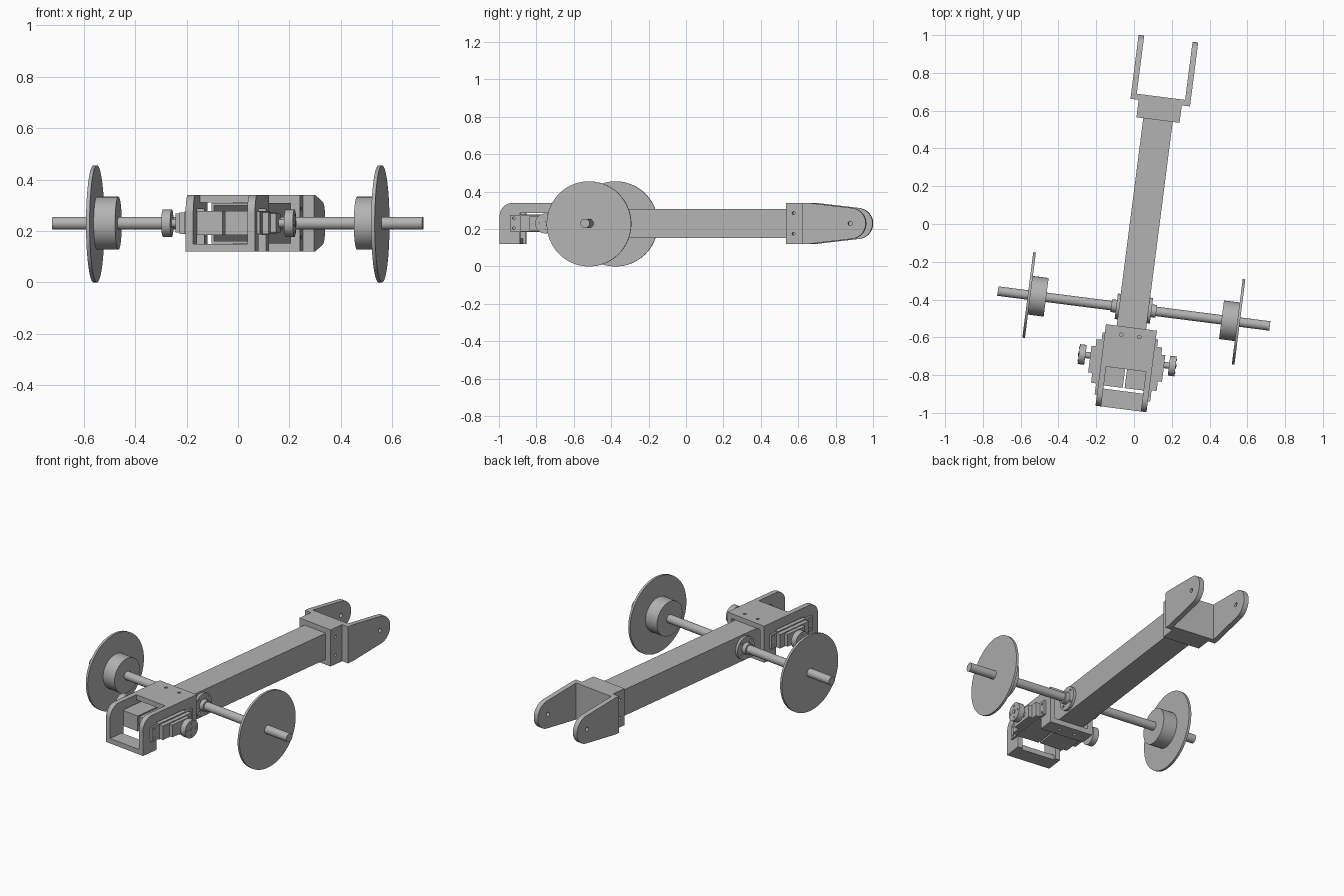
import bpy, bmesh, math
from mathutils import Matrix, Vector

if "Cube" in bpy.data.objects:
    bpy.data.objects.remove(bpy.data.objects["Cube"], do_unlink=True)

grey = bpy.data.materials.new("plain_grey")
grey.use_nodes = True
grey.diffuse_color = (0.45, 0.45, 0.45, 1)
grey.node_tree.nodes["Principled BSDF"].inputs["Base Color"].default_value = (0.45, 0.45, 0.45, 1)

# Everything is built square to the beam, then turned slightly about z
PLACE = Matrix.Rotation(math.radians(-7.3), 4, "Z") @ Matrix.Translation((0.056, 0, 0))
AXIS = 0.23      # height of the axle and beam centre
BOT, TOP = 0.12, 0.34


def finish(name, bm):
    bmesh.ops.recalc_face_normals(bm, faces=bm.faces)
    mesh = bpy.data.meshes.new(name)
    bm.to_mesh(mesh)
    bm.free()
    mesh.materials.append(grey)
    ob = bpy.data.objects.new(name, mesh)
    ob.matrix_world = PLACE
    bpy.context.collection.objects.link(ob)
    return ob


def box(name, x, y, z):
    bm = bmesh.new()
    size = [b - a for a, b in (x, y, z)]
    mid = [(a + b) / 2 for a, b in (x, y, z)]
    bmesh.ops.create_cube(bm, size=1, matrix=Matrix.Translation(mid) @ Matrix.Diagonal((*size, 1)))
    return finish(name, bm)


def prism(name, profile, x0, x1):
    """Side profile of (y, z) points, extruded along x."""
    bm = bmesh.new()
    face = bm.faces.new([bm.verts.new((x0, y, z)) for y, z in profile])
    out = bmesh.ops.extrude_face_region(bm, geom=[face])
    bmesh.ops.translate(bm, verts=[v for v in out["geom"] if isinstance(v, bmesh.types.BMVert)],
                        vec=(x1 - x0, 0, 0))
    return finish(name, bm)


def rod(name, x0, x1, y, z, r, axis="X", sides=48):
    """Cylinder along x; with axis Z, x0 and x1 are heights and y, z are x, y."""
    bm = bmesh.new()
    mid = (x0 + x1) / 2
    if axis == "X":
        m = Matrix.Translation((mid, y, z)) @ Matrix.Rotation(math.pi / 2, 4, "Y")
    else:
        m = Matrix.Translation((y, z, mid))
    bmesh.ops.create_cone(bm, cap_ends=True, segments=sides, radius1=r, radius2=r,
                          depth=abs(x1 - x0), matrix=m)
    return finish(name, bm)


def cut(ob, cutter):
    mod = ob.modifiers.new("cut", "BOOLEAN")
    mod.operation, mod.solver, mod.object = "DIFFERENCE", "EXACT", cutter
    bpy.context.view_layer.update()
    bpy.context.view_layer.objects.active = ob
    bpy.ops.object.modifier_apply(modifier=mod.name)
    bpy.data.objects.remove(cutter, do_unlink=True)


def arc(cy, cz, r, a0, a1, n=16):
    angles = [math.radians(a0 + (a1 - a0) * i / n) for i in range(n + 1)]
    return [(cy + r * math.cos(a), cz + r * math.sin(a)) for a in angles]


# Hollow square beam
HALF = 0.0785
beam = box("beam", (-HALF, HALF), (-0.63, 0.66), (AXIS - HALF, AXIS + HALF))
core = HALF - 0.01
cut(beam, box("cutter", (-core, core), (-0.7, 0.56), (AXIS - core, AXIS + core)))

# Rear fork: socket, cross plate and two tapered arms
socket = box("fork_socket", (-0.115, 0.115), (0.562, 0.656), (BOT, TOP))
for z in (0.175, 0.285):
    cut(socket, rod("cutter", -0.2, 0.2, 0.602, z, 0.008, sides=16))
box("fork_plate", (-0.159, 0.159), (0.655, 0.686), (BOT, TOP))
arm = [(0.686, BOT)] + arc(0.913, AXIS, 0.083, -83, 83, 24) + [(0.686, TOP)]
for side, s in (("left", 1), ("right", -1)):
    ob = prism(side + "_fork_arm", arm, s * 0.129, s * 0.159)
    cut(ob, rod("cutter", -0.3, 0.3, 0.913, AXIS, 0.012, sides=20))

# Front housing: side walls notched for the motors, roof, floor and cross bar
wall = ([(-0.545, BOT), (-0.545, TOP)] + arc(-0.91, TOP - 0.07, 0.07, 90, 180)
        + [(-0.98, BOT), (-0.87, BOT), (-0.87, 0.285), (-0.64, 0.285), (-0.64, BOT)])
for side, s in (("left", 1), ("right", -1)):
    prism(side + "_housing_wall", wall, s * 0.106, s * 0.136)
roof = box("housing_roof", (-0.106, 0.106), (-0.768, -0.545), (0.31, TOP))
for x in (-0.048, 0.048):
    cut(roof, rod("cutter", 0.3, 0.4, x, -0.59, 0.009, axis="Z", sides=16))
floor = box("housing_floor", (-0.106, 0.106), (-0.64, -0.545), (BOT, 0.15))
for x in (-0.048, 0.048):
    cut(floor, rod("cutter", 0.1, 0.2, x, -0.59, 0.009, axis="Z", sides=16))
box("housing_cross_bar", (-0.106, 0.106), (-0.98, -0.885), (BOT, 0.15))

# Axle
AY = -0.444
rod("axle", -0.726, 0.726, AY, AXIS, 0.025)

for side, s in (("left", 1), ("right", -1)):
    # Wheel disc and hub
    rod(side + "_wheel", s * 0.552, s * 0.566, AY, 0.2275, 0.2275, sides=96)
    rod(side + "_hub", s * 0.468, s * 0.553, AY, AXIS, 0.103, sides=64)

    # Bearing flange on the beam
    flange = rod(side + "_bearing_flange", s * HALF, s * 0.094, AY, AXIS, 0.068)
    for k in range(4):
        a = math.pi / 4 + k * math.pi / 2
        cut(flange, rod("cutter", s * 0.05, s * 0.12, AY + 0.05 * math.cos(a),
                        AXIS + 0.05 * math.sin(a), 0.007, sides=16))
    rod(side + "_bearing_collar", s * 0.09, s * 0.12, AY, AXIS, 0.034)

    # Motor body, mounting ears and stepped gear cover
    box(side + "_motor_body", sorted((s * 0.005, s * 0.15)), (-0.868, -0.645), (0.185, 0.278))
    ears = box(side + "_motor_ears", sorted((s * 0.136, s * 0.148)), (-0.922, -0.59), (0.188, 0.275))
    for y in (-0.902, -0.61):
        for z in (0.205, 0.257):
            cut(ears, rod("cutter", s * 0.1, s * 0.2, y, z, 0.007, sides=16))
    box(side + "_gear_cover", sorted((s * 0.148, s * 0.175)), (-0.862, -0.63), (0.188, 0.272))
    box(side + "_gear_cap", sorted((s * 0.175, s * 0.197)), (-0.81, -0.668), (0.193, 0.267))

    # Output shaft and horn with screws
    rod(side + "_motor_shaft", s * 0.195, s * 0.226, -0.72, AXIS, 0.017, sides=24)
    rod(side + "_horn", s * 0.223, s * 0.258, -0.72, AXIS, 0.053)
    rod(side + "_horn_boss", s * 0.256, s * 0.262, -0.72, AXIS, 0.012, sides=20)
    for k in range(4):
        a = k * math.pi / 2
        rod(f"{side}_horn_screw_{k}", s * 0.256, s * 0.261, -0.72 + 0.035 * math.cos(a),
            AXIS + 0.035 * math.sin(a), 0.006, sides=12)

# Smooth round parts while keeping crisp edges
bpy.ops.object.select_all(action="DESELECT")
for ob in bpy.context.collection.objects:
    if ob.type == "MESH" and ob.data.materials and ob.data.materials[0] == grey:
        ob.select_set(True)
        bpy.context.view_layer.objects.active = ob
bpy.ops.object.shade_smooth_by_angle(angle=math.radians(30))
